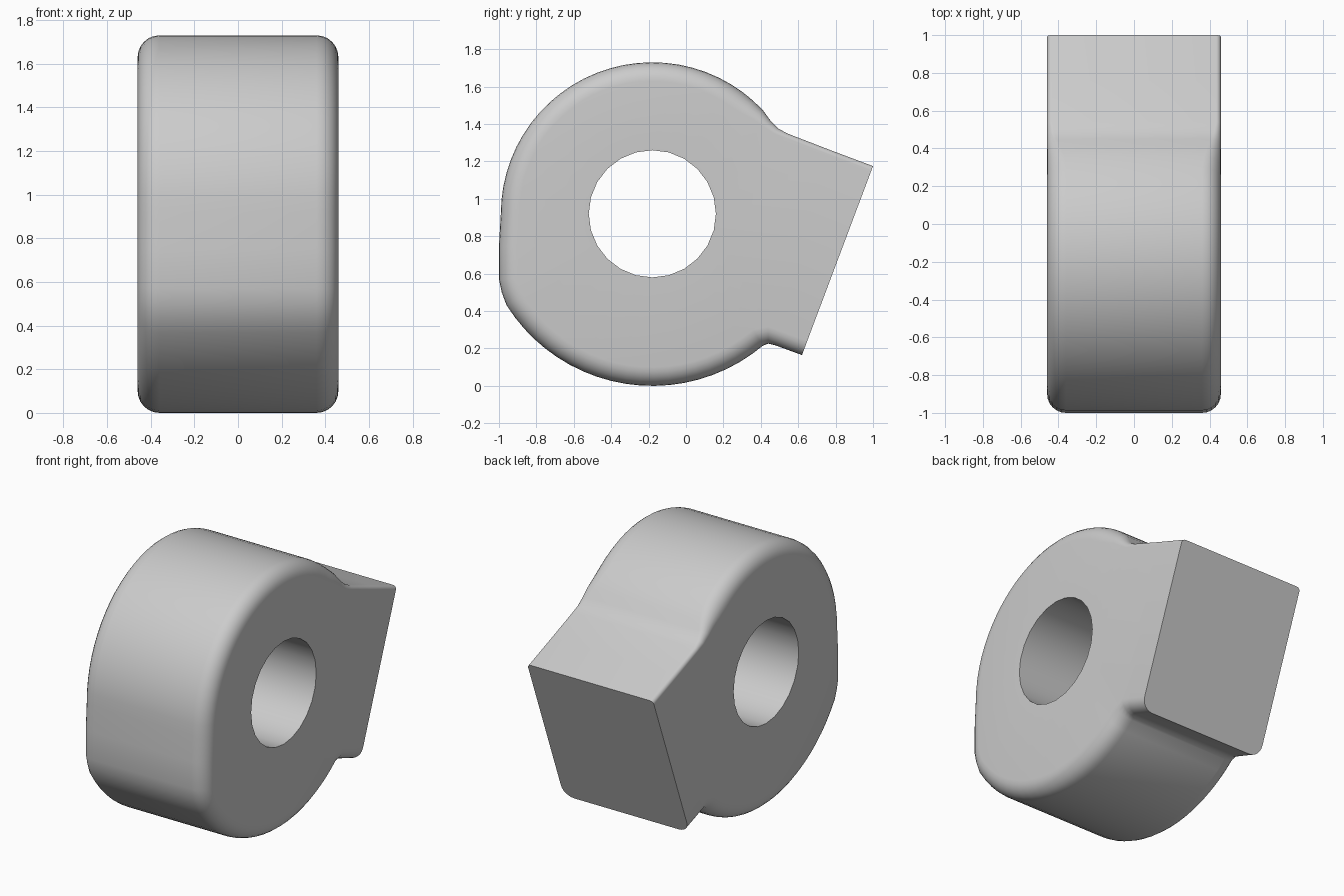
import bpy, bmesh
from math import sin, cos, pi, radians
from mathutils import Vector

if "Cube" in bpy.data.objects:
    bpy.data.objects.remove(bpy.data.objects["Cube"])

HALF = 0.46                 # half width along x
CY, CZ = -0.18, 0.92        # bore centre
BORE_R, BORE_SEG = 0.34, 24
STEPS = 6                   # rounding steps on the rim


def arc(r, a0, a1, n):
    return [(CY + r * cos(radians(a0 + (a1 - a0) * i / n)),
             CZ + r * sin(radians(a0 + (a1 - a0) * i / n))) for i in range(n + 1)]


# Side outline (y, z): block top, ring over the top and round to the block bottom
block_top = [(1.0, 1.175), (0.76, 1.265), (0.54, 1.35), (0.49, 1.378), (0.45, 1.42)]
ring = (arc(0.81, 43, 180, 26) + [(-1.0, 0.75), (-1.0, 0.57), (-0.985, 0.50)]
        + arc(0.92, 212, 310, 20))
block_bottom = [(0.44, 0.226), (0.48, 0.216), (0.62, 0.165)]
outline = [Vector(p) for p in block_top + ring + block_bottom]
n = len(outline)

# Rim rounding: small on the block top, wide round the ring and below
radius = [0.025] * 3 + [0.035, 0.05, 0.07, 0.09] + [0.1] * (n - 10) + [0.09, 0.08, 0.08]

# Inward directions; both end corners slide along the flat end face
inward = []
for i, p in enumerate(outline):
    if i == 0:
        d = outline[-1] - p
    elif i == n - 1:
        d = outline[0] - p
    else:
        t = outline[i + 1] - outline[i - 1]
        d = Vector((-t.y, t.x))
    inward.append(d.normalized())

bm = bmesh.new()


def rim_layer(side, angle):
    layer = []
    for p, d, r in zip(outline, inward, radius):
        q = p + d * r * (1 - cos(angle))
        layer.append(bm.verts.new((side * (HALF - r + r * sin(angle)), q.x, q.y)))
    return layer


def bore_layer(side):
    return [bm.verts.new((side * HALF, CY + BORE_R * cos(2 * pi * i / BORE_SEG),
                          CZ + BORE_R * sin(2 * pi * i / BORE_SEG))) for i in range(BORE_SEG)]


def skin(a, b):
    for i in range(len(a)):
        j = (i + 1) % len(a)
        bm.faces.new((a[i], a[j], b[j], b[i]))


def loop_edges(layer):
    return [bm.edges.get((layer[i - 1], layer[i])) for i in range(len(layer))]


# Outer skin with rounded rims
angles = [pi / 2 * k / STEPS for k in range(STEPS + 1)]
layers = [rim_layer(-1, a) for a in reversed(angles)] + [rim_layer(1, a) for a in angles]
for a, b in zip(layers, layers[1:]):
    skin(a, b)

# Through bore
bores = [bore_layer(-1), bore_layer(1)]
skin(*bores)

# Flat sides around the bore
for rim, bore in ((layers[0], bores[0]), (layers[-1], bores[1])):
    bmesh.ops.triangle_fill(bm, edges=loop_edges(rim) + loop_edges(bore),
                            use_beauty=True, use_dissolve=False)
bmesh.ops.recalc_face_normals(bm, faces=bm.faces)

mesh = bpy.data.meshes.new("ring_with_block")
bm.to_mesh(mesh)
bm.free()
obj = bpy.data.objects.new("ring_with_block", mesh)
bpy.context.collection.objects.link(obj)
bpy.context.view_layer.objects.active = obj
obj.select_set(True)
bpy.ops.object.shade_smooth_by_angle(angle=radians(35))
